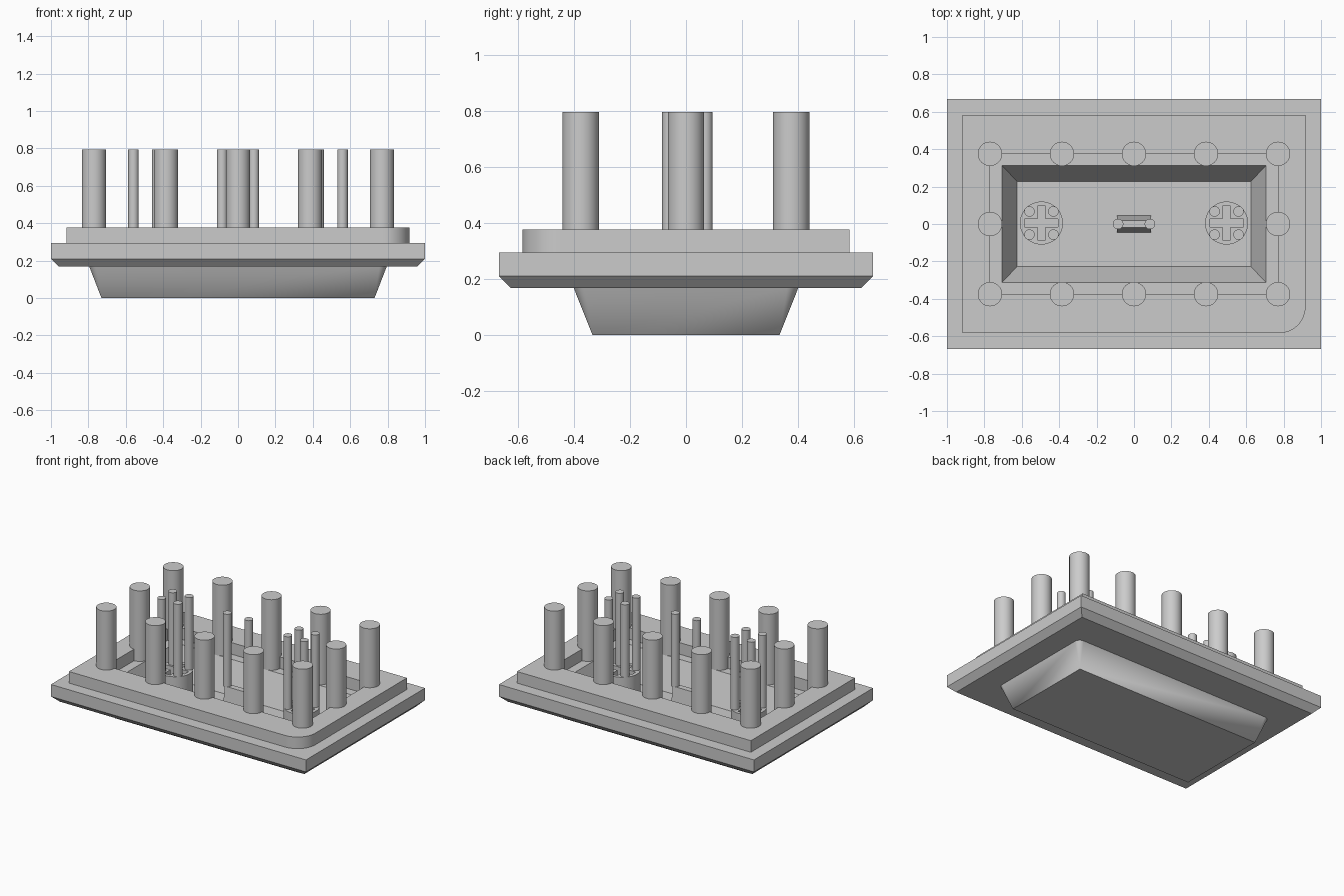
import bpy
import bmesh
from math import cos, sin, pi

cube = bpy.data.objects.get("Cube")
if cube:
    bpy.data.objects.remove(cube, do_unlink=True)

grey = bpy.data.materials.new("plain_grey")
grey.use_nodes = True
grey.diffuse_color = (0.6, 0.6, 0.6, 1)
grey.node_tree.nodes["Principled BSDF"].inputs["Base Color"].default_value = (0.6, 0.6, 0.6, 1)

TOP, RIM, LEDGE, FLOOR = 0.795, 0.377, 0.295, 0.083
STEM_TOP = 0.28


def finish(obj):
    """Give the object its colour and crease-aware smooth shading."""
    obj.data.materials.clear()
    obj.data.materials.append(grey)
    bpy.ops.object.select_all(action='DESELECT')
    obj.select_set(True)
    bpy.context.view_layer.objects.active = obj
    bpy.ops.object.shade_smooth_by_angle(angle=0.5)
    return obj


def ring(hx, hy, z, radii=(0, 0, 0, 0), steps=12):
    """Rectangle outline, one radius per corner, counter-clockwise from back left."""
    points = []
    signs = ((1, 1), (-1, 1), (-1, -1), (1, -1))
    for i, ((sx, sy), r) in enumerate(zip(signs, radii)):
        for k in range(steps + 1):
            a = (i + k / steps) * pi / 2
            points.append((sx * (hx - r) + r * cos(a), sy * (hy - r) + r * sin(a), z))
    return points


def loft(name, rings):
    """Skin a stack of matching outlines and close both ends."""
    bm = bmesh.new()
    loops = [[bm.verts.new(p) for p in points] for points in rings]
    for low, high in zip(loops, loops[1:]):
        for i in range(len(low)):
            j = (i + 1) % len(low)
            bm.faces.new((low[i], low[j], high[j], high[i]))
    bm.faces.new(loops[0][::-1])
    bm.faces.new(loops[-1])
    bmesh.ops.remove_doubles(bm, verts=bm.verts[:], dist=0.0001)
    bmesh.ops.recalc_face_normals(bm, faces=bm.faces[:])
    mesh = bpy.data.meshes.new(name)
    bm.to_mesh(mesh)
    bm.free()
    obj = bpy.data.objects.new(name, mesh)
    bpy.context.collection.objects.link(obj)
    return finish(obj)


def rod(name, x, y, radius, bottom):
    """Upright round rod reaching the common top height."""
    bpy.ops.mesh.primitive_cylinder_add(vertices=32, radius=radius, depth=TOP - bottom,
                                        location=(x, y, (TOP + bottom) / 2))
    obj = bpy.context.object
    obj.name = name
    return finish(obj)


def stem(name, x):
    """Round stem with a cross-shaped socket."""
    curve = bpy.data.curves.new(name, 'CURVE')
    curve.dimensions = '2D'
    curve.fill_mode = 'BOTH'
    curve.extrude = (STEM_TOP - FLOOR) / 2 + 0.001
    circle = [(0.115 * cos(k * pi / 24), 0.115 * sin(k * pi / 24)) for k in range(48)]
    w, a = 0.022, 0.09
    cross = []
    for px, py in ((a, -w), (a, w), (w, w)):
        cross.append((px, py))
    for turn in range(3):
        cross += [(-py, px) for px, py in cross[-3:]]
    for outline in (circle, cross):
        spline = curve.splines.new('POLY')
        spline.points.add(len(outline) - 1)
        for point, (px, py) in zip(spline.points, outline):
            point.co = (px, py, 0, 1)
        spline.use_cyclic_u = True
    obj = bpy.data.objects.new(name, curve)
    obj.location = (x, 0.005, (STEM_TOP + FLOOR) / 2)
    bpy.context.collection.objects.link(obj)
    bpy.ops.object.select_all(action='DESELECT')
    obj.select_set(True)
    bpy.context.view_layer.objects.active = obj
    bpy.ops.object.convert(target='MESH')
    return finish(bpy.context.object)


# Body: tapered underside, chamfered flange, raised rim and stepped cavity
cone = (0.04,) * 4
rim_corners = (0, 0, 0, 0.14)
loft("body", [
    ring(0.73, 0.333, 0),
    ring(0.795, 0.40, 0.168, cone),
    ring(0.958, 0.625, 0.168),
    ring(1, 0.667, 0.21),
    ring(1, 0.667, LEDGE),
    ring(0.917, 0.583, LEDGE, rim_corners),
    ring(0.917, 0.583, RIM, rim_corners),
    ring(0.77, 0.376, RIM),
    ring(0.77, 0.376, LEDGE),
    ring(0.706, 0.312, LEDGE),
    ring(0.625, 0.228, FLOOR),
])

# Pillars around the cavity edge
spots = [(0.385 * i, y) for i in range(-2, 3) for y in (-0.375, 0.375)]
for x, y in spots + [(-0.77, 0), (0.77, 0)]:
    rod("pillar", x, y, 0.065, LEDGE - 0.001)

# Stems with four thin pegs each
for side, x in (("right", -0.495), ("left", 0.495)):
    stem(side + "_stem", x)
    for dx in (-0.064, 0.064):
        for dy in (-0.062, 0.062):
            rod(side + "_peg", x + dx, 0.005 + dy, 0.028, STEM_TOP - 0.001)

# Tapered centre bar with a peg at each end
loft("centre_bar", [ring(0.092, 0.045, FLOOR - 0.001), ring(0.09, 0.02, STEM_TOP)])
for x in (-0.085, 0.085):
    rod("centre_peg", x, 0, 0.028, STEM_TOP - 0.001)
